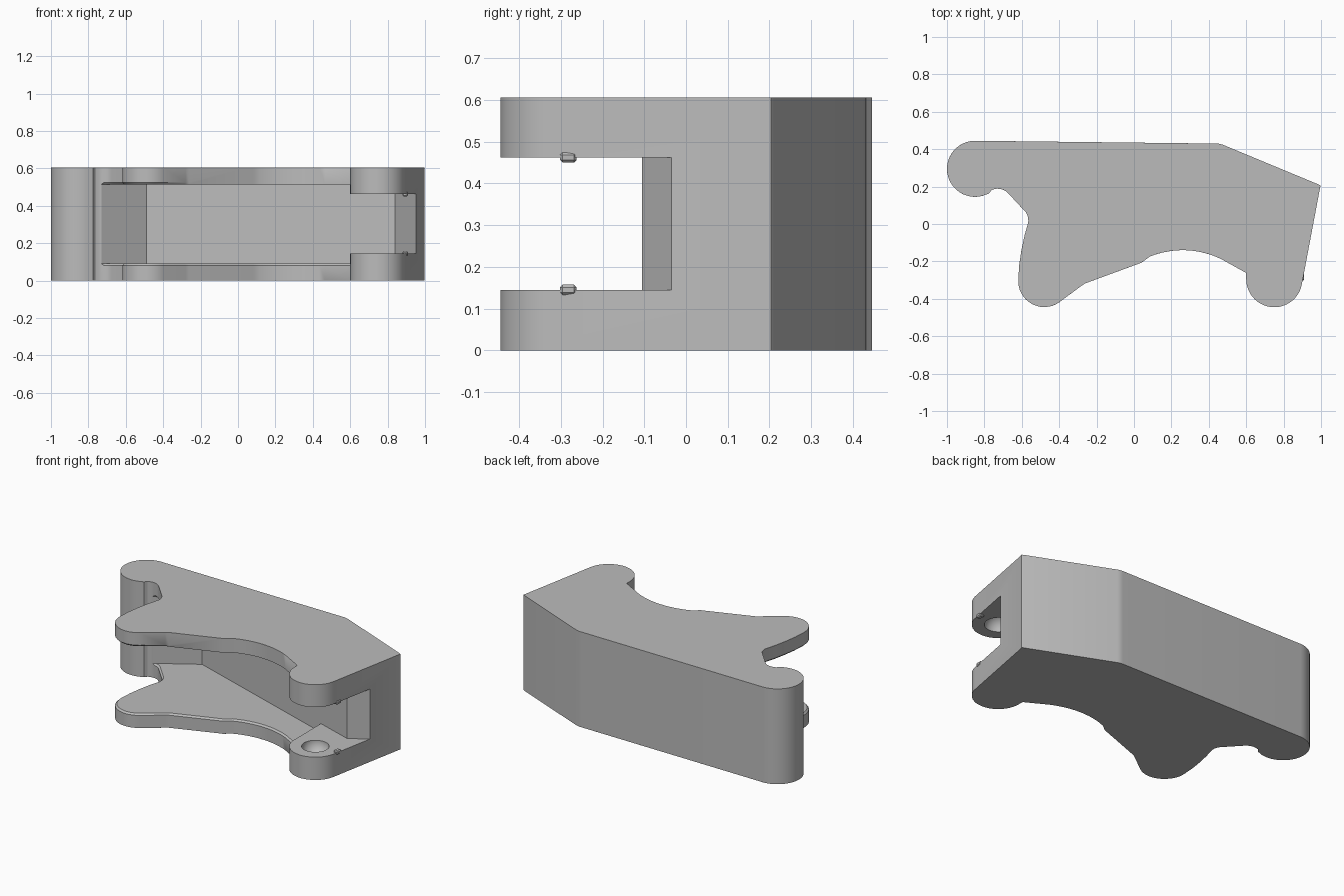
import bpy, bmesh, math
from mathutils import Matrix

if "Cube" in bpy.data.objects:
    bpy.data.objects.remove(bpy.data.objects["Cube"])

H = 0.605            # overall height
FLOOR, CEIL = 0.09, 0.515
PAD, PAD_TOP = 0.145, 0.462

grey = bpy.data.materials.new("plain grey")
grey.diffuse_color = (0.5, 0.5, 0.5, 1)
grey.use_nodes = True
grey.node_tree.nodes["Principled BSDF"].inputs["Base Color"].default_value = grey.diffuse_color


def arc(cx, cy, r, a0, a1, n):
    return [(cx + r * math.cos(math.radians(a0 + (a1 - a0) * i / n)),
             cy + r * math.sin(math.radians(a0 + (a1 - a0) * i / n))) for i in range(n + 1)]


def to_object(bm, name):
    bmesh.ops.recalc_face_normals(bm, faces=bm.faces)
    me = bpy.data.meshes.new(name)
    bm.to_mesh(me)
    bm.free()
    me.materials.append(grey)
    ob = bpy.data.objects.new(name, me)
    bpy.context.collection.objects.link(ob)
    return ob


def prism(points, z0, z1):
    bm = bmesh.new()
    base = bm.faces.new([bm.verts.new((x, y, z0)) for x, y in points])
    top = bmesh.ops.extrude_face_region(bm, geom=[base])["geom"]
    bmesh.ops.translate(bm, vec=(0, 0, z1 - z0),
                        verts=[v for v in top if isinstance(v, bmesh.types.BMVert)])
    bmesh.ops.recalc_face_normals(bm, faces=bm.faces)
    return bm


def chamfer(bm, edges, size):
    bmesh.ops.bevel(bm, geom=edges, offset=size, offset_type='OFFSET',
                    segments=1, profile=0.5, affect='EDGES', clamp_overlap=True)


# Body outline, anticlockwise from the back of the left lobe
outline = arc(-0.85, 0.295, 0.15, 91, 285, 24)
outline += [(-0.775, 0.163)] + arc(-0.728, 0.115, 0.074, 118, 42, 6)
outline += arc(-0.64, 0.02, 0.075, 35, -12, 5)
outline += [(-0.585, -0.06), (-0.602, -0.14), (-0.614, -0.22)]
outline += arc(-0.48, -0.305, 0.139, 175, 305, 16)
outline += [(-0.28, -0.33), (-0.262, -0.318), (0.04, -0.207)]
outline += arc(0.26, -0.61, 0.47, 112, 64, 12)
outline += [(0.6, -0.262)] + arc(0.75, -0.295, 0.15, 180, 350, 22)
outline += [(0.995, 0.195), (0.998, 0.204), (0.99, 0.21)]
outline += arc(0.44, 0.33, 0.1, 68, 91, 5)

bm = prism(outline, 0, H)


def rim(e):
    a, b = (v.co for v in e.verts)
    m = (a + b) / 2
    flat = abs(a.z - b.z) < 1e-5
    return flat and m.x < 0.59 and not (m.y > 0.3 and m.x > 0.39)


chamfer(bm, [e for e in bm.edges if rim(e)], 0.02)
body = to_object(bm, "bracket_body")

# Cutters: main pocket, narrower pocket between the lugs, two ball sockets
cutters = [
    to_object(prism([(-0.765, 0.167), (-0.765, -0.7), (0.6, -0.7), (0.6, -0.025),
                     (-0.49, 0.34)], FLOOR, CEIL), "pocket_cutter"),
    to_object(prism([(0.5, -0.1), (0.5, -0.7), (1.1, -0.7), (1.1, 0.058), (0.96, -0.03),
                     (0.84, -0.105), (0.6, -0.025)], PAD, PAD_TOP), "lug_gap_cutter")]
for z in (PAD, PAD_TOP):
    bm = bmesh.new()
    bmesh.ops.create_uvsphere(bm, u_segments=32, v_segments=17, radius=0.08,
                              matrix=Matrix.Translation((0.75, -0.295, z)))
    cutters.append(to_object(bm, "socket_cutter"))
for c in cutters:
    c.hide_render = True
    mod = body.modifiers.new("cut", 'BOOLEAN')
    mod.operation, mod.solver, mod.object = 'DIFFERENCE', 'EXACT', c

# Bake the cuts and remove the cutters
deps = bpy.context.evaluated_depsgraph_get()
body_mesh = bpy.data.meshes.new_from_object(body.evaluated_get(deps))
body.modifiers.clear()
body.data = body_mesh
for c in cutters:
    bpy.data.objects.remove(c)

# Chamfer the inner rims of the two plates
bm = bmesh.new()
bm.from_mesh(body_mesh)
bmesh.ops.remove_doubles(bm, verts=bm.verts, dist=1e-5)
bm.normal_update()


def inner_rim(e):
    a, b = (v.co for v in e.verts)
    if len(e.link_faces) != 2 or not e.is_convex or e.calc_face_angle() < 1:
        return False
    low = abs(a.z - FLOOR) < 1e-4 and abs(b.z - FLOOR) < 1e-4
    high = abs(a.z - CEIL) < 1e-4 and abs(b.z - CEIL) < 1e-4
    mx = (a.x + b.x) / 2
    return low or (high and mx < -0.27)


chamfer(bm, [e for e in bm.edges if inner_rim(e)], 0.015)
bm.to_mesh(body_mesh)
bm.free()

# Small locating nubs on the inner lug faces
nubs = []
for name, z in (("lower_nub", PAD), ("upper_nub", PAD_TOP)):
    bm = bmesh.new()
    bmesh.ops.create_cube(bm, size=1, matrix=Matrix.Translation((0.895, -0.282, z))
                          @ Matrix.Diagonal((0.03, 0.04, 0.024, 1)))
    chamfer(bm, list(bm.edges), 0.006)
    nubs.append(to_object(bm, name))

# Smooth the curves, keep hard edges
for ob in [body] + nubs:
    bpy.ops.object.select_all(action='DESELECT')
    ob.select_set(True)
    bpy.context.view_layer.objects.active = ob
    bpy.ops.object.shade_smooth_by_angle(angle=math.radians(30))
